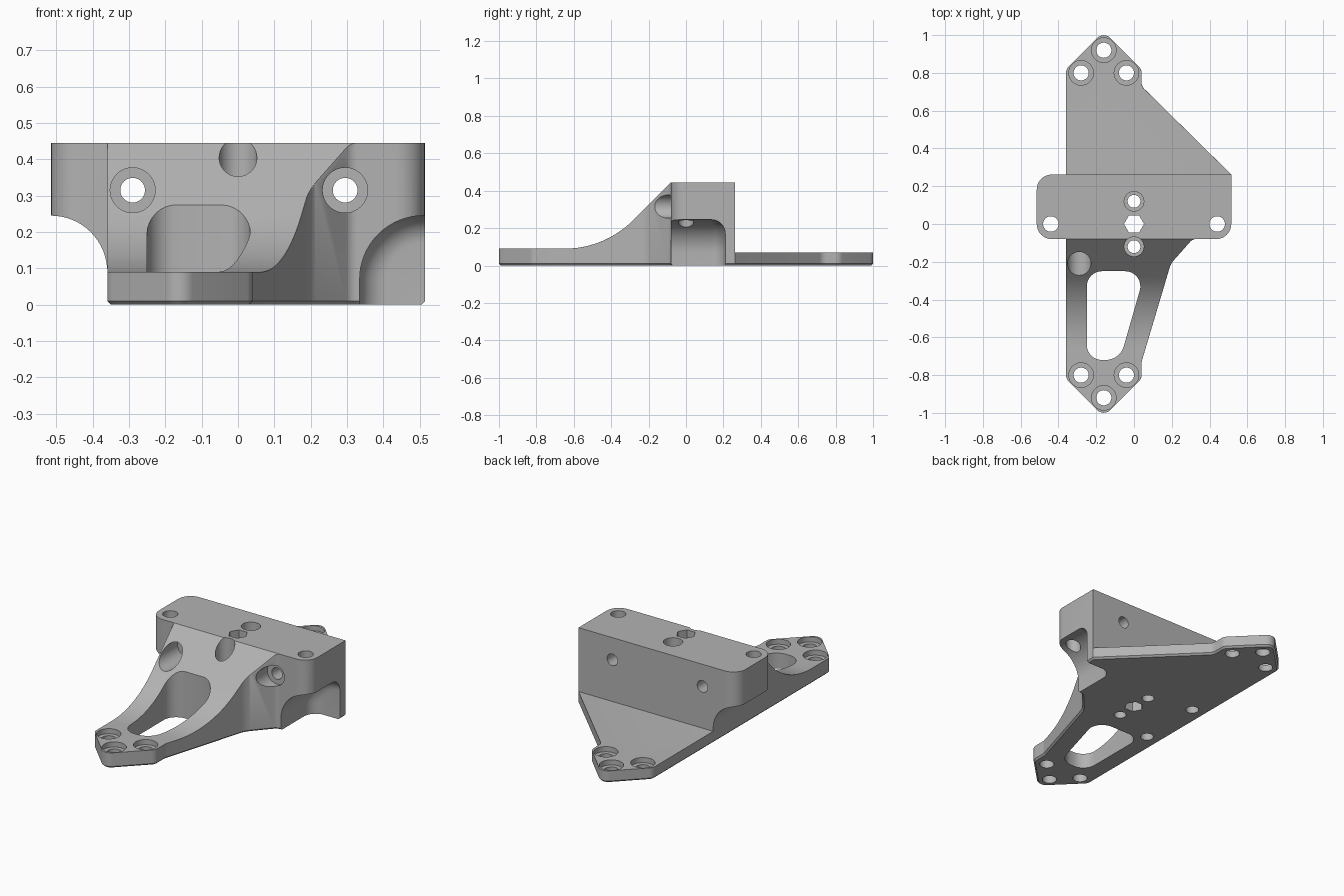
import bpy, bmesh, math
from mathutils import Matrix, Vector

cube = bpy.data.objects.get("Cube")
if cube:
    bpy.data.objects.remove(cube, do_unlink=True)

grey = bpy.data.materials.new("machined_grey")
grey.use_nodes = True
grey.diffuse_color = (0.45, 0.45, 0.45, 1)
grey.node_tree.nodes["Principled BSDF"].inputs["Base Color"].default_value = (0.45, 0.45, 0.45, 1)

TOP, FRONT, BACK = 0.445, -0.08, 0.262


def fillet(corners, steps=8):
    """Round the corners of a polygon; each corner is (u, v) or (u, v, radius)."""
    out = []
    for i, c in enumerate(corners):
        p = Vector(c[:2])
        if len(c) < 3:
            out.append(p)
            continue
        a = (Vector(corners[i - 1][:2]) - p).normalized()
        b = (Vector(corners[(i + 1) % len(corners)][:2]) - p).normalized()
        half = a.angle(b) / 2
        center = p + (a + b).normalized() * c[2] / math.sin(half)
        tangent = c[2] / math.tan(half)
        start, end = p + a * tangent - center, p + b * tangent - center
        sweep = end.angle_signed(start)
        for k in range(steps + 1):
            out.append(center + Matrix.Rotation(sweep * k / steps, 2) @ start)
    return out


def make_object(name, bm):
    bmesh.ops.recalc_face_normals(bm, faces=bm.faces)
    mesh = bpy.data.meshes.new(name)
    bm.to_mesh(mesh)
    bm.free()
    mesh.materials.append(grey)
    ob = bpy.data.objects.new(name, mesh)
    bpy.context.collection.objects.link(ob)
    return ob


def prism(name, points, plane, lo, hi, bevel_end=None, width=0, segments=1):
    """Extrude a 2D outline lying in the given plane, optionally rounding one end."""
    place = {"xy": lambda u, v, w: (u, v, w),
             "xz": lambda u, v, w: (u, w, v),
             "yz": lambda u, v, w: (w, u, v)}[plane]
    bm = bmesh.new()
    rings = {w: [bm.verts.new(place(p[0], p[1], w)) for p in points] for w in (lo, hi)}
    caps = {w: bm.faces.new(ring) for w, ring in rings.items()}
    n = len(points)
    for i in range(n):
        j = (i + 1) % n
        bm.faces.new((rings[lo][i], rings[lo][j], rings[hi][j], rings[hi][i]))
    bmesh.ops.recalc_face_normals(bm, faces=bm.faces)
    if bevel_end is not None:
        bmesh.ops.bevel(bm, geom=list(caps[bevel_end].edges), offset=width,
                        segments=segments, profile=0.5, affect="EDGES", clamp_overlap=True)
    return make_object(name, bm)


def combine(target, other, operation="DIFFERENCE"):
    other.hide_render = True
    mod = target.modifiers.new("combine", "BOOLEAN")
    mod.operation, mod.solver, mod.object = operation, "EXACT", other
    bpy.ops.object.select_all(action="DESELECT")
    bpy.context.view_layer.objects.active = target
    target.select_set(True)
    bpy.ops.object.modifier_apply(modifier=mod.name)
    bpy.data.objects.remove(other, do_unlink=True)


def bore(target, u, v, radius, lo, hi, axis="z", sides=40):
    """Drill along z at (x, y), or along y at (x, z)."""
    bm = bmesh.new()
    bmesh.ops.create_cone(bm, cap_ends=True, segments=sides, radius1=radius,
                          radius2=radius, depth=hi - lo)
    mid = (lo + hi) / 2
    if axis == "z":
        matrix = Matrix.Translation((u, v, mid))
        if sides == 6:
            matrix = matrix @ Matrix.Rotation(math.pi / 6, 4, "Z")
    else:
        matrix = Matrix.Translation((u, mid, v)) @ Matrix.Rotation(math.pi / 2, 4, "X")
    bm.transform(matrix)
    combine(target, make_object("bore_cutter", bm))


# Whole plan outline, full height, with a small edge break underneath
outline = fillet([
    (-0.36, -0.82, 0.05), (-0.16, -1.02, 0.05), (0.04, -0.82, 0.05), (0.04, -0.73, 0.05),
    (0.195, -0.21, 0.12), (0.31, FRONT, 0.04), (0.515, FRONT, 0.08), (0.515, BACK),
    (0.04, 0.73, 0.05), (0.04, 0.82, 0.05), (-0.16, 1.02, 0.05), (-0.36, 0.82, 0.05)])
body = prism("bracket_body", outline, "xy", 0, TOP, bevel_end=0, width=0.01)

# Concave sweep over the front arm, ending in a straight slope
R, start = 0.52, -0.65
sweep = [(-1.3, 0.09)]
for k in range(13):
    a = math.pi / 4 * k / 12
    sweep.append((start + R * math.sin(a), 0.09 + R * (1 - math.cos(a))))
sweep += [(FRONT, TOP), (FRONT, 0.8), (-1.3, 0.8)]
combine(body, prism("sweep_cutter", sweep, "yz", -1, 1))

# Thin rear plate
rear = [(BACK, 0.07), (1.3, 0.07), (1.3, 0.8), (BACK, 0.8)]
combine(body, prism("rear_cutter", rear, "yz", -1, 1))

# Edge break along the upper rims of the arm and rear plate
bm = bmesh.new()
bm.from_mesh(body.data)
bm.normal_update()
rims = []
for e in bm.edges:
    mid = (e.verts[0].co + e.verts[1].co) / 2
    if len(e.link_faces) == 2 and mid.z > 0.05 and (mid.y < -0.1 or mid.y > BACK + 0.005):
        nz = sorted(abs(f.normal.z) for f in e.link_faces)
        if nz[0] < 0.2 and nz[1] > 0.6:
            rims.append(e)
bmesh.ops.bevel(bm, geom=rims, offset=0.008, segments=1, affect="EDGES", clamp_overlap=True)
bm.to_mesh(body.data)
bm.free()

# Overhanging ear with a concave underside
ear = prism("side_ear", fillet([(-0.515, FRONT, 0.08), (-0.3, FRONT),
                                (-0.3, BACK), (-0.515, BACK, 0.08)]), "xy", 0.1, TOP)
combine(ear, prism("ear_cutter", fillet([(-0.8, -0.2), (-0.36, -0.2), (-0.36, 0.245, 0.155),
                                         (-0.8, 0.245)], 16), "xz", -1, 1))
combine(body, ear, "UNION")

# Rounded access pocket under the other end of the block
pocket = fillet([(0.335, -0.3), (0.335, 0.245, 0.175), (0.9, 0.245), (0.9, -0.3)], 16)
combine(body, prism("pocket_cutter", pocket, "xz", -0.3, 0.21, bevel_end=0.21,
                    width=0.075, segments=8))

# Window through the arm
window = fillet([(-0.25, -0.25, 0.08), (0.06, -0.25, 0.08),
                 (-0.075, -0.72, 0.1), (-0.25, -0.72, 0.08)])
combine(body, prism("window_cutter", window, "xy", -0.2, 0.8))

# Counterbored bolt holes at both tips
for side, floor in ((-1, 0.06), (1, 0.04)):
    for x, y in ((-0.28, 0.8), (-0.04, 0.8), (-0.16, 0.92)):
        bore(body, x, y * side, 0.065, floor, 0.3)
        bore(body, x, y * side, 0.04, -0.1, 0.2)

# Vertical holes in the block
for x in (-0.44, 0.44):
    bore(body, x, 0, 0.041, 0.1, 0.6)
for y in (-0.12, 0.12):
    bore(body, 0, y, 0.052, 0.28, 0.6)
    bore(body, 0, y, 0.034, -0.1, 0.4)
bore(body, 0, 0, 0.053, -0.1, 0.6, sides=6)

# Horizontal holes through the block, counterbored from the front
for x in (-0.29, 0.295):
    bore(body, x, 0.315, 0.062, -0.5, -0.06, "y")
    bore(body, x, 0.315, 0.034, -0.2, 0.5, "y")

# Blind dowel holes underneath
for y in (-0.21, 0.18):
    bore(body, -0.27, y, 0.036, -0.1, 0.1)

bpy.ops.object.select_all(action="DESELECT")
body.select_set(True)
bpy.context.view_layer.objects.active = body
bpy.ops.object.shade_smooth_by_angle(angle=math.radians(30))
